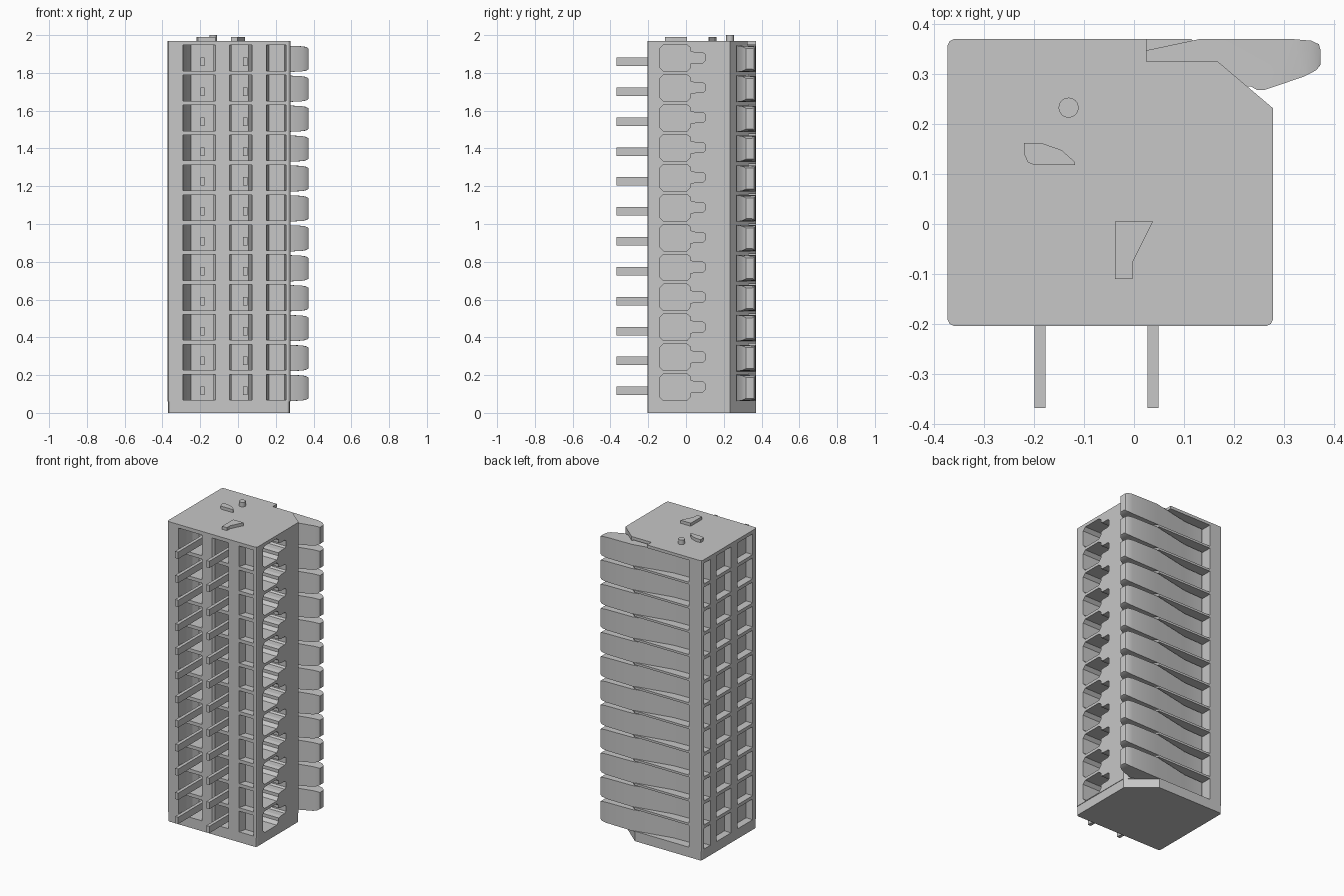
import bpy, bmesh, math

cube = bpy.data.objects.get("Cube")
if cube:
    bpy.data.objects.remove(cube, do_unlink=True)

grey = bpy.data.materials.new("housing_grey")
grey.use_nodes = True
colour = (0.57, 0.57, 0.57, 1)
grey.diffuse_color = colour
bsdf = next(n for n in grey.node_tree.nodes if n.type == 'BSDF_PRINCIPLED')
bsdf.inputs["Base Color"].default_value = colour

POLES, PITCH, FIRST = 12, 0.1584, 0.136
rows = [FIRST + i * PITCH for i in range(POLES)]


def prism(bm, profile, lo, hi, axis='z'):
    """Extrude a 2D profile between lo and hi along the given axis."""
    place = {'x': lambda a, b, t: (t, a, b),
             'z': lambda a, b, t: (a, b, t)}[axis]
    ends = [[bm.verts.new(place(a, b, t)) for a, b in profile] for t in (lo, hi)]
    bm.faces.new(ends[0])
    bm.faces.new(ends[1])
    n = len(profile)
    for i in range(n):
        j = (i + 1) % n
        bm.faces.new((ends[0][i], ends[0][j], ends[1][j], ends[1][i]))
    return ends[0] + ends[1]


def box(bm, x, y, z):
    return prism(bm, [(x[0], y[0]), (x[1], y[0]), (x[1], y[1]), (x[0], y[1])], *z)


def finish(name, bm):
    bmesh.ops.recalc_face_normals(bm, faces=bm.faces[:])
    mesh = bpy.data.meshes.new(name)
    bm.to_mesh(mesh)
    bm.free()
    mesh.materials.append(grey)
    obj = bpy.data.objects.new(name, mesh)
    bpy.context.scene.collection.objects.link(obj)
    return obj


def activate(obj):
    bpy.ops.object.select_all(action='DESELECT')
    obj.select_set(True)
    bpy.context.view_layer.objects.active = obj


def smooth(obj):
    activate(obj)
    bpy.ops.object.shade_smooth_by_angle(angle=math.radians(35))


def cut(target, bm):
    tool = finish("cutter", bm)
    tool.hide_render = True
    mod = target.modifiers.new("cut", 'BOOLEAN')
    mod.operation, mod.solver, mod.object = 'DIFFERENCE', 'EXACT', tool
    activate(target)
    bpy.ops.object.modifier_apply(modifier=mod.name)
    bpy.data.objects.remove(tool, do_unlink=True)


# Housing with softened corners and one chamfered back corner
r, s = 0.012, 0.004
outline = [(-0.373 + r, -0.204), (0.278 - r, -0.204), (0.278 - s, -0.204 + s), (0.278, -0.204 + r),
           (0.278, 0.232), (0.115, 0.37), (-0.373 + r, 0.37), (-0.373 + s, 0.37 - s),
           (-0.373, 0.37 - r), (-0.373, -0.204 + r), (-0.373 + s, -0.204 + s)]
bm = bmesh.new()
prism(bm, outline, 0.06, 1.97)
housing = finish("housing", bm)

# Pockets in the front, left and back faces, and the wire entries
bm = bmesh.new()
for z in rows:
    span = (z - 0.068, z + 0.068)
    prism(bm, [(-0.29, -0.25), (-0.29, -0.19), (-0.282, -0.13), (-0.27, -0.085), (-0.25, -0.05),
               (-0.13, -0.05), (-0.13, -0.19), (-0.12, -0.204), (-0.12, -0.25)], *span)
    prism(bm, [(-0.045, -0.25), (-0.045, -0.204), (-0.035, -0.19), (-0.035, -0.05),
               (0.055, -0.05), (0.075, -0.19), (0.075, -0.25)], *span)
    prism(bm, [(0.15, -0.25), (0.15, -0.204), (0.163, -0.155), (0.247, -0.155),
               (0.255, -0.204), (0.255, -0.25)], *span)
    for y in ((-0.16, 0.0), (0.065, 0.215), (0.28, 0.345)):
        box(bm, (-0.45, -0.325), y, span)
    box(bm, (-0.28, 0.16), (0.2, 0.45), (z - 0.072, z + 0.072))
    entry = [(-0.14, -0.05), (-0.12, -0.07), (0.005, -0.07), (0.024, -0.05), (0.024, -0.03),
             (0.05, -0.025), (0.09, -0.025), (0.1, -0.015), (0.1, 0.02), (0.09, 0.028),
             (0.05, 0.028), (0.024, 0.035), (0.024, 0.055), (0.005, 0.07), (-0.12, 0.07), (-0.14, 0.05)]
    prism(bm, [(y, z + dz) for y, dz in entry], 0.09, 0.35, 'x')
cut(housing, bm)

# Open slot above the top lever
bm = bmesh.new()
box(bm, (0.025, 0.17), (0.325, 0.45), (1.94, 2.1))
cut(housing, bm)

# End plate, set in slightly at the sides
bm = bmesh.new()
prism(bm, [(x - math.copysign(0.003, x), y) for x, y in outline], 0, 0.065)
finish("end_plate", bm)

# Release levers sloping gently into the back pockets
lever = [(0.32, 0.37), (0.355, 0.367), (0.37, 0.36), (0.373, 0.35), (0.373, 0.318), (0.365, 0.308),
         (0.34, 0.295), (0.26, 0.268), (0.247, 0.268), (0.235, 0.275), (0.13, 0.275), (0.05, 0.19),
         (-0.27, 0.19), (-0.27, 0.31), (-0.13, 0.315), (0.13, 0.37)]
bm = bmesh.new()
for z in rows:
    for v in prism(bm, lever, z - 0.07, z + 0.07):
        inset = max(0, v.co.x - 0.28) / 0.093
        v.co.z = z - 0.004 + (v.co.z - z) * (1 - 0.08 * inset - 0.14 * inset ** 8)
bmesh.ops.triangulate(bm, faces=[f for f in bm.faces if len(f.verts) > 4])
smooth(finish("release_levers", bm))

# Two solder pins per pole
bm = bmesh.new()
for z in rows:
    for x in (-0.188, 0.038):
        box(bm, (x - 0.011, x + 0.011), (-0.368, -0.03), (z - 0.042, z + 0.003))
finish("solder_pins", bm)

# Locating studs on the top end
bm = bmesh.new()
prism(bm, [(-0.038, 0.005), (-0.038, -0.11), (-0.003, -0.11), (-0.003, -0.077), (0.038, 0.005)], 1.96, 1.99)
finish("wedge_stud", bm)

bm = bmesh.new()
prism(bm, [(-0.22, 0.162), (-0.219, 0.138), (-0.213, 0.124), (-0.2, 0.118), (-0.118, 0.118),
           (-0.118, 0.124), (-0.145, 0.148), (-0.185, 0.162)], 1.96, 1.99)
finish("curved_stud", bm)

bm = bmesh.new()
circle = [(-0.131 + 0.02 * math.cos(math.tau * i / 24), 0.233 + 0.02 * math.sin(math.tau * i / 24))
          for i in range(24)]
prism(bm, circle, 1.96, 2.0)
smooth(finish("round_stud", bm))
